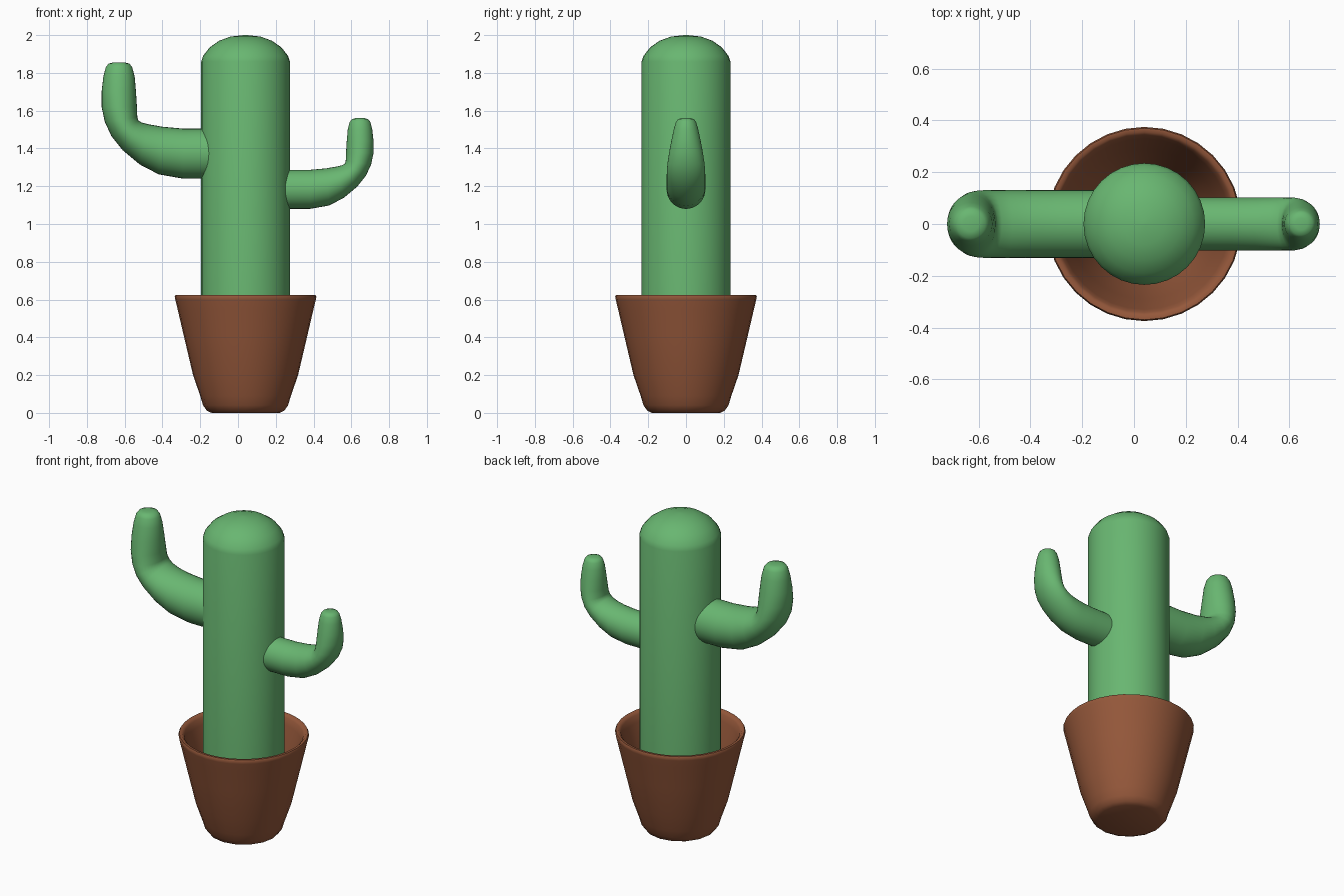
import bpy, bmesh, math
from mathutils import Vector

SEGMENTS = 32
CENTRE_X = 0.04

old_cube = bpy.data.objects.get("Cube")
if old_cube:
    bpy.data.objects.remove(old_cube, do_unlink=True)


def make_material(name, colour):
    material = bpy.data.materials.new(name)
    material.diffuse_color = colour
    material.use_nodes = True
    shader = next(n for n in material.node_tree.nodes if n.type == 'BSDF_PRINCIPLED')
    shader.inputs["Base Color"].default_value = colour
    return material


def loft(name, rings, material, sharp_angle):
    """Skin a list of point rings and close both ends."""
    bm = bmesh.new()
    loops = [[bm.verts.new(point) for point in ring] for ring in rings]
    for lower, upper in zip(loops, loops[1:]):
        for i in range(SEGMENTS):
            j = (i + 1) % SEGMENTS
            bm.faces.new((lower[i], lower[j], upper[j], upper[i]))
    bm.faces.new(loops[0][::-1])
    bm.faces.new(loops[-1])
    bmesh.ops.recalc_face_normals(bm, faces=bm.faces)
    mesh = bpy.data.meshes.new(name)
    bm.to_mesh(mesh)
    bm.free()
    mesh.materials.append(material)
    obj = bpy.data.objects.new(name, mesh)
    bpy.context.collection.objects.link(obj)
    bpy.ops.object.select_all(action='DESELECT')
    obj.select_set(True)
    bpy.context.view_layer.objects.active = obj
    bpy.ops.object.shade_smooth_by_angle(angle=math.radians(sharp_angle))
    return obj


def round_ring(radius, z, facet=1.0):
    """Horizontal circle; facet pulls in every other point."""
    points = []
    for i in range(SEGMENTS):
        angle = math.tau * i / SEGMENTS
        r = radius * (facet if i % 2 else 1.0)
        points.append(Vector((CENTRE_X + r * math.cos(angle), r * math.sin(angle), z)))
    return points


def oval_ring(inner, outer, depth):
    """Oval spanning two points of the arm's side outline."""
    middle, half = (inner + outer) / 2, (inner - outer) / 2
    ring = []
    for i in range(SEGMENTS):
        angle = math.tau * i / SEGMENTS
        ring.append(middle + half * math.cos(angle)
                    + Vector((0, depth * math.sin(angle), 0)))
    return ring


green = make_material("cactus green", (0.14, 0.47, 0.165, 1))
clay = make_material("terracotta brown", (0.30, 0.097, 0.043, 1))

# Pot: outer wall, rounded rim, then the inner wall down to the floor
POT_OUTSIDE = [(0.18, 0), (0.205, 0.012), (0.225, 0.04), (0.24, 0.09), (0.278, 0.2),
               (0.325, 0.4), (0.36, 0.55), (0.372, 0.6), (0.375, 0.615)]
POT_INSIDE = [(0.37, 0.625), (0.355, 0.625), (0.342, 0.61), (0.33, 0.57),
              (0.29, 0.4), (0.245, 0.2), (0.2, 0.07)]
pot_rings = [round_ring(r, z, 0.98 if z < 0.05 else 1.0) for r, z in POT_OUTSIDE]
pot_rings += [round_ring(r, z) for r, z in POT_INSIDE]
loft("flower_pot", pot_rings, clay, 50)

# Trunk with a domed top
TRUNK = [(0.235, 0.25), (0.235, 1.86), (0.225, 1.89), (0.19, 1.935),
         (0.14, 1.97), (0.08, 1.992), (0.01, 2)]
loft("cactus_trunk", [round_ring(r, z) for r, z in TRUNK], green, 60)

# Arm outline: inner x, inner z, outer x, outer z, half depth
ARM = [
    (-0.06, 1.505, -0.06, 1.24, 0.132),
    (-0.29, 1.505, -0.29, 1.24, 0.132),
    (-0.40, 1.515, -0.42, 1.263, 0.132),
    (-0.47, 1.527, -0.52, 1.315, 0.132),
    (-0.51, 1.537, -0.61, 1.39, 0.131),
    (-0.527, 1.547, -0.67, 1.465, 0.13),
    (-0.533, 1.565, -0.705, 1.54, 0.125),
    (-0.535, 1.62, -0.722, 1.62, 0.115),
    (-0.54, 1.70, -0.722, 1.70, 0.1),
    (-0.547, 1.78, -0.713, 1.78, 0.083),
    (-0.56, 1.83, -0.70, 1.83, 0.068),
    (-0.575, 1.849, -0.685, 1.849, 0.055),
    (-0.60, 1.856, -0.66, 1.856, 0.03),
]


def build_arm(name, place, scale):
    rings = [oval_ring(place(ix, iz), place(ox, oz), depth * scale)
             for ix, iz, ox, oz, depth in ARM]
    loft(name, rings, green, 60)


# The smaller arm is a mirrored, scaled repeat of the larger one
SMALL = 0.78
build_arm("right_arm", lambda x, z: Vector((x, 0, z)), 1.0)
build_arm("left_arm", lambda x, z: Vector((0.72 - SMALL * (x + 0.725), 0,
                                           1.08 + SMALL * (z - 1.24))), SMALL)
